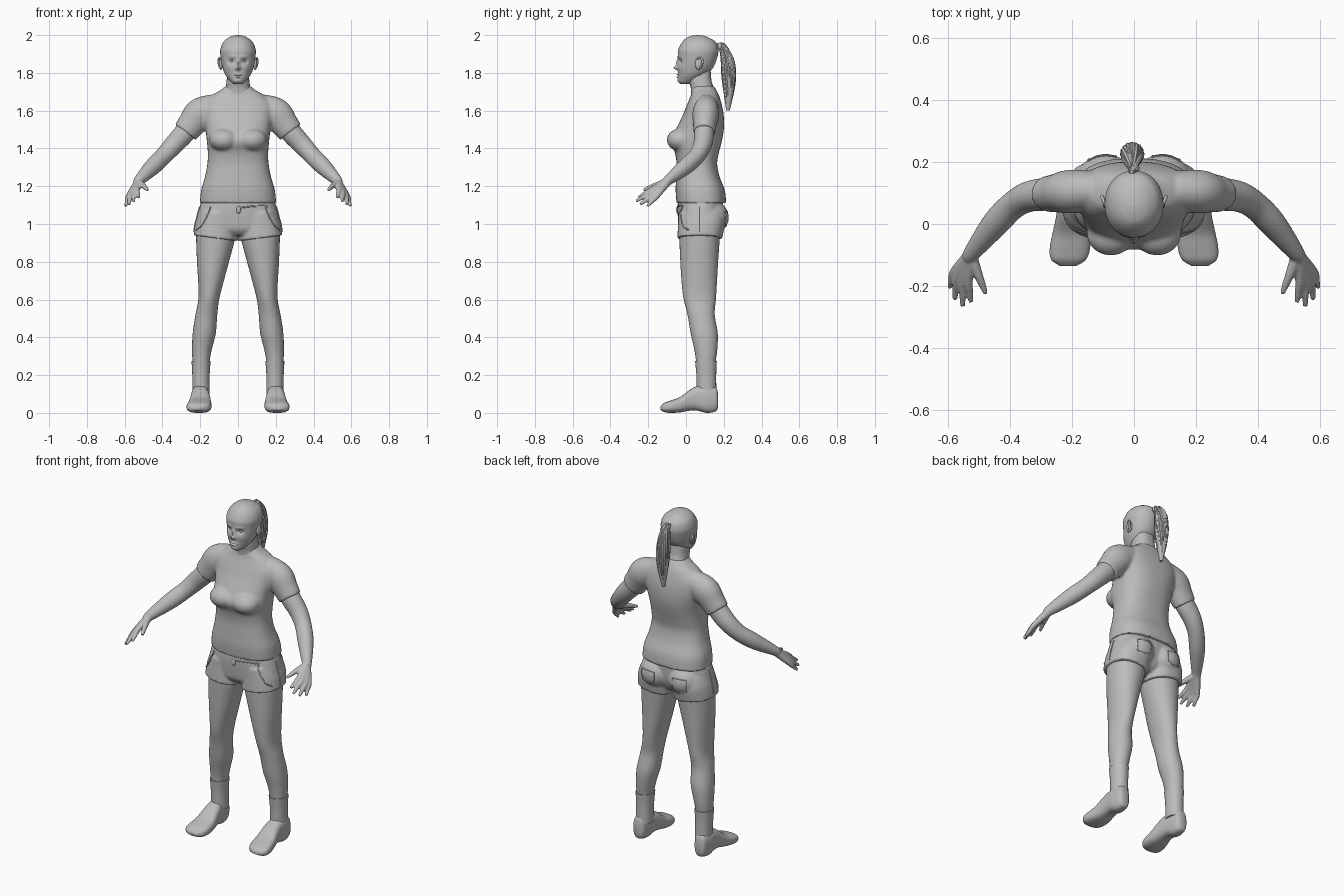
import bpy, bmesh, math, random
from mathutils import Vector

random.seed(4)
if "Cube" in bpy.data.objects:
    bpy.data.objects.remove(bpy.data.objects["Cube"])

grey = bpy.data.materials.new("plain grey")
grey.use_nodes = True
grey.diffuse_color = (0.5, 0.5, 0.5, 1)
grey.node_tree.nodes["Principled BSDF"].inputs["Base Color"].default_value = (0.5, 0.5, 0.5, 1)


def spline(rows, steps=6):
    """Smooth curve through rows of numbers."""
    pts = [rows[0], *rows, rows[-1]]
    out = []
    for a, b, c, d in zip(pts, pts[1:], pts[2:], pts[3:]):
        for i in range(steps):
            t = i / steps
            out.append([q + t * (r - p + t * (2 * p - 5 * q + 4 * r - s + t * (3 * (q - r) + s - p))) / 2
                        for p, q, r, s in zip(a, b, c, d)])
    return out + [list(rows[-1])]


def skin(bm, rings):
    """Join rings of points into a closed skin."""
    loops = [[bm.verts.new(p) for p in ring] for ring in rings]
    n = len(loops[0])
    for low, high in zip(loops, loops[1:]):
        for i in range(n):
            j = (i + 1) % n
            bm.faces.new((low[i], low[j], high[j], high[i]))
    bm.faces.new(loops[0])
    bm.faces.new(loops[-1])


def stack(bm, rows, axis="z", power=2.3, sides=40, slant=0.0, steps=6):
    """Rounded sections (position, a0, a1, b0, b1) stacked along an axis."""
    rings = []
    for t, a0, a1, b0, b1 in spline(rows, steps):
        ring = []
        for i in range(sides):
            w = math.tau * i / sides
            c, s = math.cos(w), math.sin(w)
            a = (a0 + a1) / 2 + (a1 - a0) / 2 * math.copysign(abs(c) ** (2 / power), c)
            b = (b0 + b1) / 2 + (b1 - b0) / 2 * math.copysign(abs(s) ** (2 / power), s)
            lift = slant * (a - (a0 + a1) / 2)
            ring.append((a, b, t + lift) if axis == "z" else (a, t, b))
        rings.append(ring)
    skin(bm, rings)


def body(bm, rows):
    """Symmetric stack from rows (z, half width, front, back)."""
    stack(bm, [(z, -w, w, f, b) for z, w, f, b in rows], power=2.5)


def tube(bm, rows, squash=1.0, sides=16, steps=6):
    """Tube through rows (x, y, z, radius)."""
    rows = spline(rows, steps)
    rings = []
    for i, row in enumerate(rows):
        ahead, behind = rows[min(i + 1, len(rows) - 1)], rows[max(i - 1, 0)]
        along = (Vector(ahead[:3]) - Vector(behind[:3])).normalized()
        u = along.cross(Vector((0, 1, 0))).normalized()
        v = u.cross(along) * squash
        angles = [math.tau * k / sides for k in range(sides)]
        rings.append([Vector(row[:3]) + (u * math.cos(w) + v * math.sin(w)) * row[3] for w in angles])
    skin(bm, rings)


def ball(bm, centre, radii):
    made = bmesh.ops.create_uvsphere(bm, u_segments=24, v_segments=16, radius=1)["verts"]
    for v in made:
        v.co = Vector(centre) + Vector([a * b for a, b in zip(v.co, radii)])


def mirror(bm):
    copied = bmesh.ops.duplicate(bm, geom=bm.verts[:] + bm.edges[:] + bm.faces[:])["geom"]
    for v in copied:
        if isinstance(v, bmesh.types.BMVert):
            v.co.x *= -1


def finish(bm, name, voxel=0, relax=4):
    """Make the object; a voxel size blends overlapping volumes together."""
    bmesh.ops.recalc_face_normals(bm, faces=bm.faces[:])
    mesh = bpy.data.meshes.new(name)
    bm.to_mesh(mesh)
    bm.free()
    ob = bpy.data.objects.new(name, mesh)
    bpy.context.collection.objects.link(ob)
    if voxel:
        blend = ob.modifiers.new("blend", "REMESH")
        blend.mode, blend.voxel_size = "VOXEL", voxel
        soft = ob.modifiers.new("soften", "SMOOTH")
        soft.factor, soft.iterations = 0.5, relax
        view = bpy.context.evaluated_depsgraph_get()
        solid = bpy.data.meshes.new_from_object(ob.evaluated_get(view))
        ob.modifiers.clear()
        ob.data = solid
    ob.data.materials.clear()
    ob.data.materials.append(grey)
    bpy.ops.object.select_all(action="DESELECT")
    ob.select_set(True)
    bpy.context.view_layer.objects.active = ob
    bpy.ops.object.shade_smooth_by_angle(angle=math.radians(50))
    return ob


# Shirt: bust and sleeves blended into the torso
bm = bmesh.new()
for bust in [((0.075, -0.03, 1.445), (0.078, 0.072, 0.06))]:
    ball(bm, *bust)
tube(bm, [(.12, .11, 1.62, .07), (.2, .105, 1.585, .083), (.245, .1, 1.53, .074), (.279, .097, 1.485, .068)],
     squash=0.85, sides=32)
mirror(bm)
body(bm, [(1.11, .202, -.05, .213), (1.18, .195, -.055, .205), (1.25, .175, -.052, .178),
          (1.32, .162, -.05, .165), (1.38, .16, -.06, .175), (1.44, .165, -.083, .19),
          (1.5, .172, -.055, .2), (1.57, .185, -.02, .2), (1.63, .185, .005, .19),
          (1.68, .14, .025, .175), (1.71, .09, .03, .16), (1.73, .068, .035, .15)])
finish(bm, "shirt", 0.008, 5)

# Shorts: seat and two short legs blended into the hips
bm = bmesh.new()
ball(bm, (0.092, 0.11, 1.035), (0.105, 0.117, 0.1))
stack(bm, [(1.06, .015, .2, -.04, .2), (1, .003, .224, -.042, .205), (.925, .005, .236, -.046, .192)], slant=0.13)
mirror(bm)
body(bm, [(1.13, .19, -.042, .195), (1.08, .206, -.045, .195), (1.02, .218, -.042, .19),
          (.97, .19, -.035, .17), (.94, .1, -.01, .14)])
shorts = finish(bm, "shorts", 0.007, 3)


# Seams laid on the cloth: front pockets, side seams, back pockets
bpy.context.view_layer.update()


def seam(bm, points, radius=0.004):
    rows = []
    for p in spline(points, 5):
        hit = shorts.closest_point_on_mesh(Vector(p))[1]
        rows.append((*hit, radius))
    tube(bm, rows, sides=6, steps=1)


bm = bmesh.new()
seam(bm, [(.16, -.05, 1.1), (.175, -.04, 1.04), (.2, -.02, .99), (.23, .01, .97)])
seam(bm, [(.23, .07, 1.1), (.24, .07, 1.03), (.25, .07, .96)])
corners = [(.05, .24, 1.07), (.055, .24, .99), (.1, .24, .97), (.15, .22, .99), (.16, .22, 1.07), (.05, .24, 1.07)]
for a, b in zip(corners, corners[1:]):
    seam(bm, [a, b], 0.003)
mirror(bm)
seam(bm, [(0, -.06, 1.085), (.08, -.06, 1.095), (.17, -.04, 1.1)])
finish(bm, "shorts_seams")

bm = bmesh.new()
ball(bm, (0.003, -0.044, 1.075), (0.012, 0.008, 0.02))
finish(bm, "shorts_button")

# Arms and hands
bm = bmesh.new()
tube(bm, [(.25, .1, 1.53, .054), (.285, .096, 1.48, .056), (.34, .088, 1.42, .052), (.39, .06, 1.365, .047),
          (.44, .01, 1.315, .046), (.485, -.045, 1.27, .038), (.52, -.09, 1.235, .029), (.533, -.108, 1.217, .025)],
     squash=0.95, sides=24)
wrist = (0.528, -0.1, 1.222, 0.022)
for knuckle, tip in [((.535, -.185, 1.18), (.526, -.252, 1.14)), ((.553, -.183, 1.168), (.553, -.265, 1.12)),
                     ((.57, -.172, 1.155), (.578, -.243, 1.103)), ((.58, -.155, 1.147), (.595, -.205, 1.095)),
                     ((.502, -.165, 1.203), (.478, -.225, 1.18))]:
    middle = [(a + b) / 2 for a, b in zip(knuckle, tip)]
    tube(bm, [wrist, (*knuckle, 0.015), (*middle, 0.012), (*tip, 0.008)], sides=12)
mirror(bm)
finish(bm, "arms", 0.005, 4)

# Legs
bm = bmesh.new()
stack(bm, [(.99, .02, .22, -.03, .185), (.94, .012, .222, -.035, .18), (.8, .048, .217, -.03, .17),
           (.68, .08, .21, -.022, .163), (.6, .1, .21, -.012, .158), (.52, .11, .225, .008, .152),
           (.42, .118, .24, .025, .168), (.33, .14, .243, .045, .165), (.25, .152, .24, .055, .156),
           (.1, .155, .236, .062, .156)], power=2.1)
mirror(bm)
finish(bm, "legs")

# Socks
bm = bmesh.new()
stack(bm, [(.275, .145, .246, .048, .163), (.2, .15, .242, .055, .16), (.1, .15, .241, .057, .161)], power=2.1)
mirror(bm)
finish(bm, "socks")

# Shoes
bm = bmesh.new()
stack(bm, [(.17, .185, .225, .03, .1), (.157, .168, .238, .008, .137), (.11, .158, .247, 0, .146),
           (.06, .153, .248, .012, .142), (.02, .147, .252, .012, .122), (-.03, .141, .263, .003, .085),
           (-.08, .142, .272, 0, .066), (-.115, .155, .267, .004, .053), (-.135, .185, .24, .015, .035)],
      axis="y", power=2.7)
mirror(bm)
finish(bm, "shoes")

# Head: a stack with the face pushed in and out by soft dabs
bm = bmesh.new()
skull = [(1.742, .022, -.03, .02), (1.755, .04, -.04, .06), (1.79, .067, -.042, .11), (1.83, .082, -.043, .145),
         (1.88, .091, -.042, .165), (1.92, .094, -.042, .172), (1.96, .08, -.022, .16), (1.985, .053, .002, .125),
         (1.996, .028, .03, .095), (2, .006, .055, .065)]
stack(bm, [(z, -w, w, f, b) for z, w, f, b in skull], power=2.1, sides=112, steps=9)
# each dab: x, z, width, height, push
dabs = [(0, 1.85, .009, .022, -.011), (0, 1.826, .013, .01, -.02), (.034, 1.862, .016, .011, .014),
        (.03, 1.886, .024, .008, -.004), (.045, 1.825, .02, .018, -.004), (0, 1.791, .02, .004, -.008),
        (0, 1.778, .016, .005, -.008), (0, 1.785, .022, .002, .004), (0, 1.758, .018, .01, -.005)]
for v in bm.verts:
    if v.co.y < 0.04:
        x, z = abs(v.co.x), v.co.z
        v.co.y += sum(p * math.exp(-((x - cx) / w) ** 2 - ((z - cz) / h) ** 2) for cx, cz, w, h, p in dabs)
finish(bm, "head")

bm = bmesh.new()
body(bm, [(1.66, .075, .03, .15), (1.72, .065, .025, .145), (1.76, .06, .015, .135), (1.82, .055, .02, .13)])
finish(bm, "neck")

# Eyes and ears
bm = bmesh.new()
ball(bm, (0.033, -0.015, 1.861), (0.014, 0.012, 0.009))
mirror(bm)
finish(bm, "eyes")

bm = bmesh.new()
ball(bm, (0.09, 0.068, 1.848), (0.011, 0.02, 0.032))
tube(bm, [(.09, .058, 1.82, .004), (.099, .078, 1.835, .005), (.103, .088, 1.862, .006), (.098, .072, 1.88, .005),
          (.092, .055, 1.868, .004)], sides=8)
mirror(bm)
finish(bm, "ears")

# Ponytail: loose strands around a core, held by a tie
path = [(.162, 1.948, .004), (.19, 1.938, .011), (.218, 1.87, .026), (.226, 1.78, .03), (.226, 1.69, .022),
        (.222, 1.6, .005)]
bm = bmesh.new()
tube(bm, [(-0.006, y, z, spread + 0.004) for y, z, spread in path])
for k in range(16):
    angle = math.tau * k / 16
    short = random.uniform(0, 0.09)
    rows = []
    for i, (y, z, spread) in enumerate(path):
        turn = angle + i * 0.15
        drop = short * i / len(path)
        thick = 0.004 + 0.006 * math.sin(math.pi * i / (len(path) - 1))
        rows.append((spread * math.cos(turn) - 0.006, y + spread * math.sin(turn), z + drop, thick))
    tube(bm, rows, sides=7)
finish(bm, "ponytail")

bm = bmesh.new()
ball(bm, (0, 0.18, 1.94), (0.018, 0.013, 0.02))
finish(bm, "hair_tie")
